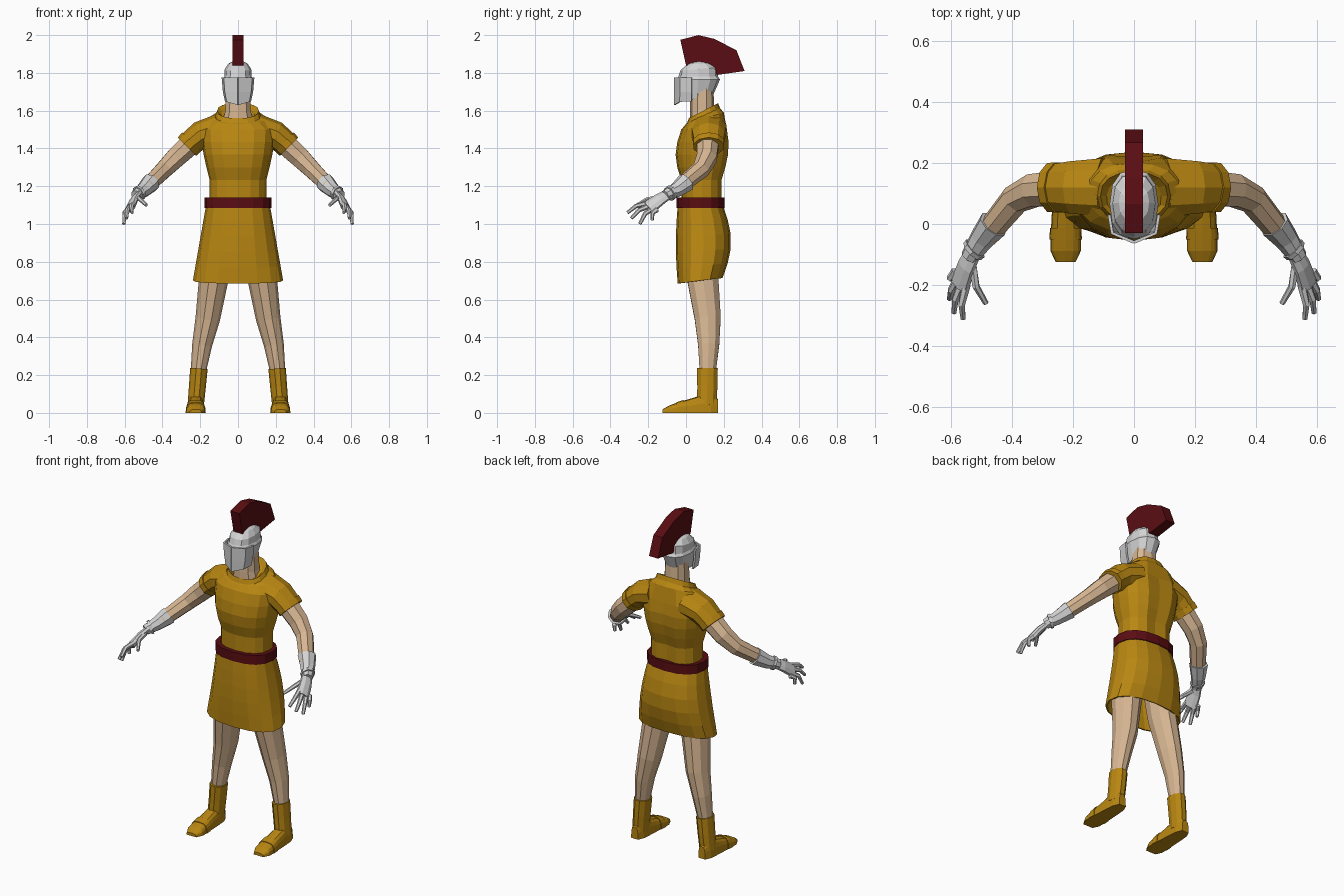
import bpy, bmesh
from math import cos, sin, pi, copysign
from mathutils import Vector

default_cube = bpy.data.objects.get("Cube")
if default_cube:
    bpy.data.objects.remove(default_cube, do_unlink=True)


def material(name, red, green, blue):
    colour = (red, green, blue, 1)
    result = bpy.data.materials.new(name)
    result.use_nodes = True
    result.diffuse_color = colour
    shader = result.node_tree.nodes["Principled BSDF"]
    shader.inputs["Base Color"].default_value = colour
    return result


GOLD = material("gold cloth", .48, .24, .006)
RED = material("dark red", .1, .004, .006)
SKIN = material("skin", .68, .47, .29)
STEEL = material("pale steel", .65, .65, .65)


def loft(name, rings, surface, caps=True, closed=True, mirror=False, thickness=0):
    """Skin a list of point rings into one flat shaded object."""
    bm = bmesh.new()
    rows = [[bm.verts.new(point) for point in ring] for ring in rings]
    count = len(rows[0])
    for lower, upper in zip(rows, rows[1:]):
        for i in range(count if closed else count - 1):
            j = (i + 1) % count
            bm.faces.new((lower[i], lower[j], upper[j], upper[i]))
    if caps:
        bm.faces.new(rows[0][::-1])
        bm.faces.new(rows[-1])
    bmesh.ops.recalc_face_normals(bm, faces=bm.faces)
    mesh = bpy.data.meshes.new(name)
    bm.to_mesh(mesh)
    bm.free()
    mesh.materials.append(surface)
    obj = bpy.data.objects.new(name, mesh)
    bpy.context.scene.collection.objects.link(obj)
    if thickness:
        shell = obj.modifiers.new("thickness", 'SOLIDIFY')
        shell.thickness = thickness
        shell.offset = 0
    if mirror:
        obj.modifiers.new("mirror", 'MIRROR')


def soften(value, power=.85):
    """Push a sine or cosine outward, for a slightly boxy outline."""
    return copysign(abs(value) ** power, value)


def level(z, half_width, front, back, tilt=0, groove=0, sides=16):
    """Level ring between a front and a back edge; tilt lifts the back."""
    ring = []
    for i in range(sides):
        angle = 2 * pi * i / sides
        depth = -soften(cos(angle)) / 2
        y = (front + back) / 2 + (back - front) * depth
        if i == sides // 2:
            y -= groove
        ring.append((half_width * soften(sin(angle)), y, z + tilt * depth))
    return ring


def limb(name, points, start, end, surface, wide=(0, 1, 0), flat=1, sides=8):
    """Mirrored tapering tube along a path; flat thins it across the wide axis."""
    path = [Vector(point) for point in points]
    last = len(path) - 1
    rings = []
    for i, centre in enumerate(path):
        along = (path[min(i + 1, last)] - path[max(i - 1, 0)]).normalized()
        u = Vector(wide)
        u = (u - along * u.dot(along)).normalized()
        v = along.cross(u) * flat
        radius = start + (end - start) * i / last
        angles = [2 * pi * (k + .5) / sides for k in range(sides)]
        rings.append([centre + (u * cos(a) + v * sin(a)) * radius for a in angles])
    loft(name, rings, surface, mirror=True)


# Tunic body: straight waist, swelling chest and back, grooved spine
def torso(t):
    swell = max(0, 1.5 * t - .5)
    half_width = .15 + .045 * sin(swell * pi / 2)
    front = -.025 - .03 * sin(swell * pi)
    back = .195 + .04 * sin(swell * 2.3)
    return level(1.1 + .4 * t, half_width, front, back, groove=.015)


yoke = [level(1.56, .15, 0, .2, tilt=.06), level(1.585, .1, .02, .17, tilt=.08)]
loft("tunic_body", [torso(i / 6) for i in range(7)] + yoke, GOLD)


# Skirt: flared, fuller at the back, open underneath
def skirt(t):
    bulge = sin(pi * t)
    return level(1.1 - .4 * t, .165 + .07 * t, -.04 - .01 * bulge,
                 .19 + .045 * bulge, tilt=.03 * t)


loft("tunic_skirt", [skirt(i / 5) for i in range(6)], GOLD, caps=False, thickness=.008)

# Belt
loft("belt", [level(z, .177, -.05, .205) for z in (1.085, 1.14)], RED)

# Collar band and neck
loft("collar", [
    level(1.56, .125, 0, .185, tilt=.08),
    level(1.6, .11, .015, .17, tilt=.08),
    level(1.58, .085, .03, .155, tilt=.08)], GOLD, caps=False)
loft("neck", [
    level(1.52, .09, .02, .16, sides=10),
    level(1.6, .07, .02, .15, sides=10),
    level(1.72, .065, .025, .145, sides=10)], SKIN)

# Sleeves with cuffs
limb("sleeves", [(.1, .12, 1.5), (.2, .12, 1.47), (.26, .12, 1.42)],
     .1, .08, GOLD, flat=.82, sides=10)
limb("sleeve_cuffs", [(.245, .12, 1.435), (.27, .12, 1.41)],
     .086, .084, GOLD, flat=.82, sides=10)

# Bare arms
limb("arms", [(.2, .12, 1.47), (.33, .11, 1.35), (.39, .08, 1.29), (.48, -.03, 1.2)],
     .065, .042, SKIN)

# Gauntlets and wrist bands
limb("gauntlets", [(.46, 0, 1.22), (.5, -.05, 1.18), (.54, -.11, 1.15)], .052, .03, STEEL)
limb("wrist_bands", [(.52, -.08, 1.165), (.53, -.09, 1.16)], .042, .04, STEEL)

# Palms, fingers and thumbs
ACROSS = (.4, .7, -.4)
limb("palms", [(.53, -.1, 1.155), (.55, -.14, 1.13), (.57, -.2, 1.085)],
     .033, .043, STEEL, ACROSS, flat=.5)


def finger(name, base, tip):
    bend = (base + tip) / 2 + Vector((.01, -.01, .01))
    limb(name, [base, bend, tip], .015, .009, STEEL, ACROSS, sides=6)


first_knuckle = Vector((.55, -.2, 1.11))
last_knuckle = Vector((.585, -.155, 1.075))
tips = {
    "index": (.56, -.31, 1.06),
    "middle": (.59, -.29, 1.03),
    "ring": (.605, -.245, 1),
    "little": (.6, -.18, 1.02),
}
for i, (name, tip) in enumerate(tips.items()):
    finger(name + "_fingers", first_knuckle.lerp(last_knuckle, i / 3), Vector(tip))
finger("thumbs", Vector((.53, -.13, 1.14)), Vector((.485, -.26, 1.1)))

# Bare legs
limb("legs", [(.11, .09, .88), (.13, .09, .7), (.16, .115, .5), (.19, .12, .36),
              (.21, .115, .22)], .1, .045, SKIN, flat=.9, sides=10)

# Boot shafts
limb("boot_shafts", [(.207, .113, .235), (.215, .113, .14), (.224, .11, .04)],
     .058, .054, GOLD, flat=.8, sides=10)


# Feet: flat soled arches from heel to toe, with a strap over the toes
def foot(t, grow=1):
    rounding = grow * (1 - .4 * (2 * t - 1) ** 8)
    half_width = rounding * (.038 + .016 * t)
    height = rounding * (.12 - .09 * t)
    angles = [pi * k / 8 for k in range(9)]
    return [(.224 + half_width * soften(cos(a), .6), .17 - .295 * t,
             height * abs(sin(a)) ** .7) for a in angles]


loft("feet", [foot(i / 8) for i in range(9)], GOLD, mirror=True)
loft("toe_straps", [foot(.62, 1.07), foot(.75, 1.07)], GOLD, mirror=True)

# Helmet shell with a brow ridge
loft("helmet", [level(*ring, sides=12) for ring in (
    (1.665, .058, -.03, .145, .04),
    (1.765, .08, -.05, .18),
    (1.78, .072, -.04, .17),
    (1.82, .07, -.03, .165, .015),
    (1.85, .05, .01, .13),
    (1.86, .03, .04, .1))], STEEL)


# Face plate: a sheet ridged at the middle, narrowing to the chin
def plate(z, scale, drop=0):
    plan = ((0, -.06), (.07, -.03), (.08, .03))
    return [(x * scale, y, z - drop * (1 - x / .08)) for x, y in plan]


loft("face_plate", [plate(1.65, .8, .02), plate(1.7, .94), plate(1.775, 1.02)],
     STEEL, caps=False, closed=False, mirror=True, thickness=.01)

# Crest: a fan profile given width
fan = ((0, 1.84), (-.03, 1.975), (.066, 2), (.15, 1.98),
       (.267, 1.92), (.31, 1.81), (.17, 1.79), (.1, 1.82))
loft("crest", [[(x, y, z) for y, z in fan] for x in (-.03, .03)], RED)
